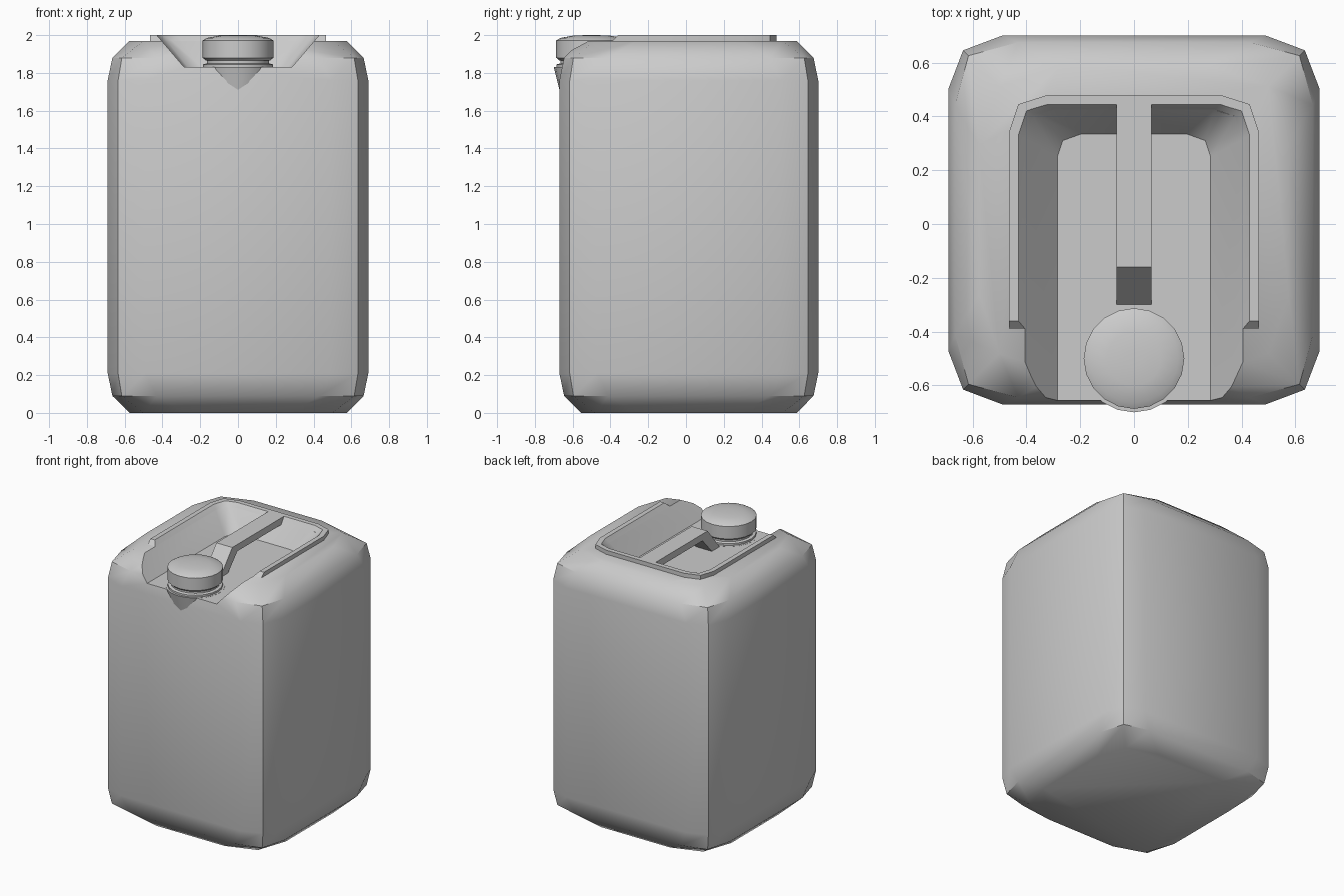
import bpy, bmesh, math

cube = bpy.data.objects.get("Cube")
if cube:
    bpy.data.objects.remove(cube, do_unlink=True)

GREY = (0.6, 0.6, 0.6, 1)
plastic = bpy.data.materials.new("grey_plastic")
plastic.use_nodes = True
plastic.diffuse_color = GREY
plastic.node_tree.nodes["Principled BSDF"].inputs["Base Color"].default_value = GREY


def loft(name, rings):
    """Skin a stack of equal-length rings and close both ends."""
    bm = bmesh.new()
    loops = [[bm.verts.new(p) for p in ring] for ring in rings]
    n = len(rings[0])
    for low, high in zip(loops, loops[1:]):
        for i in range(n):
            j = (i + 1) % n
            bm.faces.new((low[i], low[j], high[j], high[i]))
    bm.faces.new(loops[0][::-1])
    bm.faces.new(loops[-1])
    bmesh.ops.recalc_face_normals(bm, faces=bm.faces[:])
    mesh = bpy.data.meshes.new(name)
    bm.to_mesh(mesh)
    bm.free()
    obj = bpy.data.objects.new(name, mesh)
    bpy.context.collection.objects.link(obj)
    mesh.materials.append(plastic)
    return obj


def activate(obj):
    bpy.ops.object.select_all(action='DESELECT')
    obj.select_set(True)
    bpy.context.view_layer.objects.active = obj


def smooth(obj):
    activate(obj)
    bpy.ops.object.shade_smooth_by_angle(angle=math.radians(40))


def cut(obj, cutter):
    mod = obj.modifiers.new("recess", 'BOOLEAN')
    mod.operation, mod.solver, mod.object = 'DIFFERENCE', 'EXACT', cutter
    activate(obj)
    bpy.ops.object.modifier_apply(modifier=mod.name)


def body_ring(extent, corner, straight, z):
    ring = []
    for k in range(4):
        c, s = round(math.cos(k * math.pi / 2)), round(math.sin(k * math.pi / 2))
        for x, y in ((extent, straight), (corner, corner), (straight, extent)):
            ring.append((c * x - s * y, 0.993 * (s * x + c * y) + 0.015, z))
    return ring


def mirrored(half, z):
    return [(x, y, z) for x, y in half] + [(-x, y, z) for x, y in reversed(half)]


def lathe(name, profile, y, sides=20):
    turns = [2 * math.pi * i / sides for i in range(sides)]
    return loft(name, [[(r * math.cos(a), y + r * math.sin(a), z) for a in turns]
                       for r, z in profile])


# Container body with rounded top and bottom
section = [(0.575, 0.5, 0.28, 0), (0.665, 0.615, 0.43, 0.09), (0.69, 0.635, 0.49, 0.21)]
upper = [(e, c, s, 1.97 - z) for e, c, s, z in reversed(section)]
body = loft("body", [body_ring(*r) for r in section + upper])

# Raised rim around the recess
rim_half = [(0.465, 0.34), (0.43, 0.445), (0.32, 0.48)]
rim = loft("rim", [mirrored([(0.465, -0.39)] + rim_half, 1.97),
                   mirrored([(0.465, -0.36)] + rim_half, 2.0)])

# Sloped recess, open to the front
floor = [(0.285, -1), (0.285, 0.25), (0.265, 0.31), (0.195, 0.335)]
brim = [(0.43, -1), (0.43, 0.33), (0.40, 0.42), (0.32, 0.445)]
t = 1.4
above = [(a + (c - a) * t, b + (d - b) * t) for (a, b), (c, d) in zip(floor, brim)]
cutter = loft("recess_cutter", [mirrored(floor, 1.83), mirrored(above, 1.83 + 0.17 * t)])
cutter.hide_render = True
for part in (body, rim):
    cut(part, cutter)
    smooth(part)
bpy.data.objects.remove(cutter, do_unlink=True)

# Carrying handle: a bar with a slanted front leg
side = [(0.447, 2.0), (-0.16, 2.0), (-0.30, 1.83), (-0.21, 1.83), (-0.10, 1.95), (0.414, 1.95)]
loft("handle", [[(x, y, z) for y, z in side] for x in (-0.065, 0.065)])

# Neck, flaring out of the front wall below the spout
smooth(lathe("neck", [(0.165, 1.69), (0.2, 1.831), (0.185, 1.831), (0.185, 1.845),
                      (0.165, 1.85), (0.165, 1.885)], -0.5))

# Domed screw cap
smooth(lathe("cap", [(0.17, 1.865), (0.187, 1.88), (0.187, 1.972), (0.165, 1.985),
                     (0.1, 1.997), (0.03, 2.0)], -0.5))
